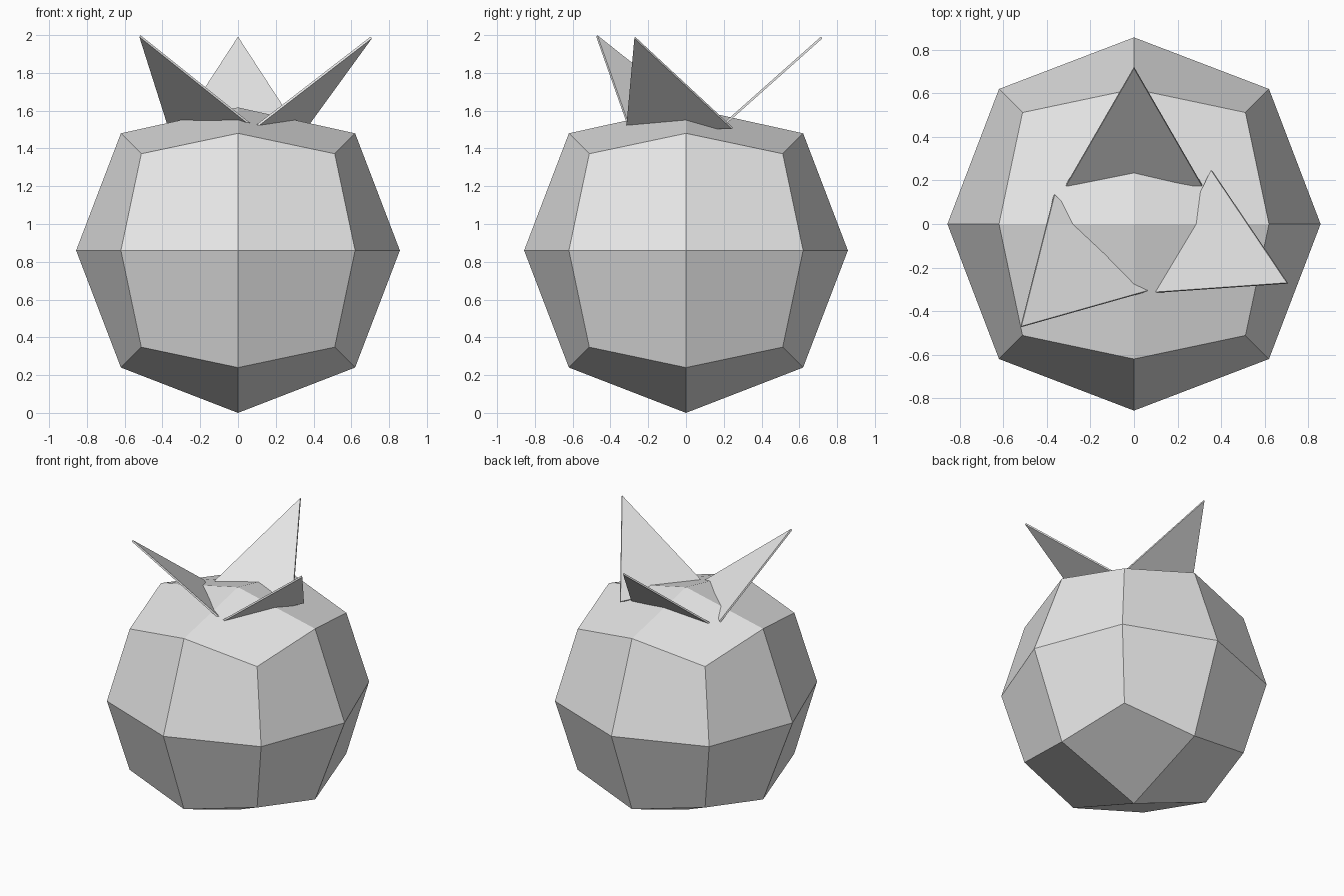
import bpy
import bmesh
import math
from mathutils import Matrix, Vector

default = bpy.data.objects.get("Cube")
if default:
    bpy.data.objects.remove(default, do_unlink=True)

CENTRE_Z = 0.86

grey = bpy.data.materials.new("plain_grey")
grey.use_nodes = True
grey.diffuse_color = (0.8, 0.8, 0.8, 1)
grey.node_tree.nodes["Principled BSDF"].inputs["Base Color"].default_value = (0.8, 0.8, 0.8, 1)


def make_object(name, bm):
    """Turn a bmesh into a flat-shaded object."""
    bmesh.ops.recalc_face_normals(bm, faces=bm.faces)
    mesh = bpy.data.meshes.new(name)
    bm.to_mesh(mesh)
    bm.free()
    mesh.materials.append(grey)
    obj = bpy.data.objects.new(name, mesh)
    bpy.context.collection.objects.link(obj)
    return obj


# Body: a once-divided cube rounded into a ball of 24 faces
bm = bmesh.new()
bmesh.ops.create_cube(bm, size=2)
bmesh.ops.subdivide_edges(bm, edges=bm.edges[:], cuts=1, use_grid_fill=True)
reach = {1: 0.857, 2: 0.62, 3: 0.512}  # face centres, edge middles, corners
for v in bm.verts:
    axes = sum(abs(c) > 0.5 for c in v.co)
    v.co = v.co * reach[axes]
    if axes == 1 and abs(v.co.z) > 0.5:
        # the crown is pressed down, the foot touches the ground
        v.co.z = 0.757 if v.co.z > 0 else -CENTRE_Z
bmesh.ops.translate(bm, verts=bm.verts, vec=(0, 0, CENTRE_Z))
make_object("body", bm)


# Leaves: thin triangular plates leaning outwards from the crown
def make_leaf(name, base, angle):
    half_width, run, rise, thickness = 0.312, 0.54, 0.48, 0.012
    corners = [Vector((0, -half_width, 0)), Vector((0, half_width, 0)),
               Vector((run, 0, rise))]
    normal = Vector((-rise, 0, run)).normalized() * thickness / 2
    bm = bmesh.new()
    lower = [bm.verts.new(c - normal) for c in corners]
    upper = [bm.verts.new(c + normal) for c in corners]
    bm.faces.new(lower)
    bm.faces.new(upper)
    for i in range(3):
        j = (i + 1) % 3
        bm.faces.new((lower[i], lower[j], upper[j], upper[i]))
    turn = Matrix.Rotation(math.radians(angle), 4, "Z")
    bmesh.ops.transform(bm, matrix=Matrix.Translation(base) @ turn, verts=bm.verts)
    make_object(name, bm)


make_leaf("back_leaf", (0, 0.178, 1.507), 90)
make_leaf("right_leaf", (-0.143, -0.085, 1.515), 225.8)
make_leaf("left_leaf", (0.22, -0.035, 1.507), -26)
